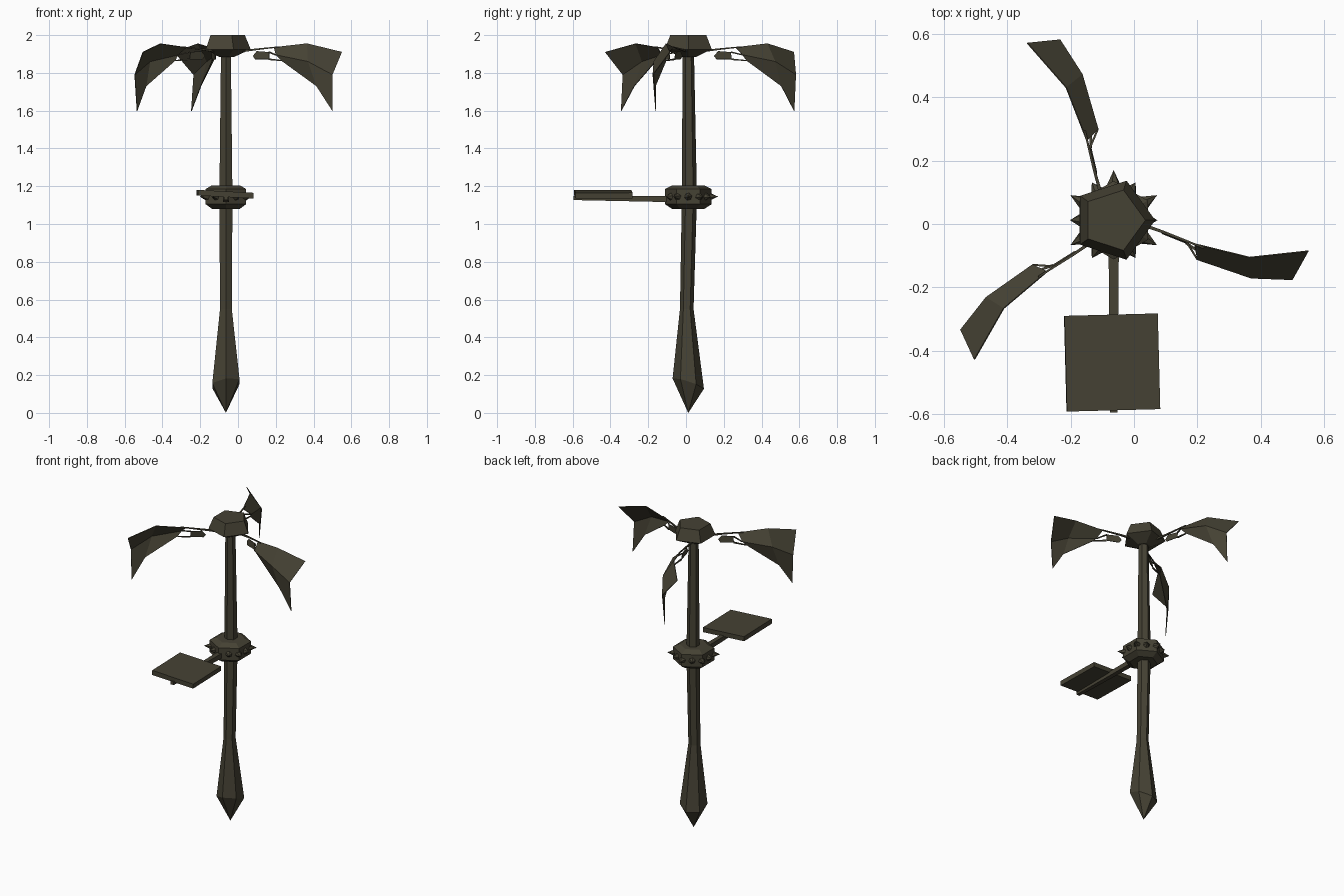
import bpy, bmesh, math
from mathutils import Vector, Matrix

if "Cube" in bpy.data.objects:
    bpy.data.objects.remove(bpy.data.objects["Cube"])

CX, CY = -0.064, 0.012
mat = bpy.data.materials.new("dark olive brown")
mat.diffuse_color = (0.06, 0.054, 0.034, 1)
mat.use_nodes = True
mat.node_tree.nodes["Principled BSDF"].inputs["Base Color"].default_value = mat.diffuse_color


def finish(name, bm):
    bmesh.ops.recalc_face_normals(bm, faces=bm.faces)
    me = bpy.data.meshes.new(name)
    bm.to_mesh(me)
    bm.free()
    me.materials.append(mat)
    ob = bpy.data.objects.new(name, me)
    bpy.context.collection.objects.link(ob)
    return ob


def lathe(name, rings, sides, start, tilt=None):
    """Loft polygon rings (radius, z, y shift); radius 0 closes to a point."""
    bm = bmesh.new()
    loops = []
    for i, (r, z, dy) in enumerate(rings):
        if r == 0:
            loops.append([bm.verts.new((CX, CY + dy, z))] * sides)
            continue
        loop = []
        for k in range(sides):
            a = start + k * math.tau / sides
            x, y = r * math.cos(a), r * math.sin(a)
            dz = tilt[1] * x + tilt[2] * y if tilt and tilt[0] == i else 0
            loop.append(bm.verts.new((CX + x, CY + y + dy, z + dz)))
        loops.append(loop)
    for a, b in zip(loops, loops[1:]):
        for k in range(sides):
            n = (k + 1) % sides
            quad = list(dict.fromkeys((a[k], a[n], b[n], b[k])))
            bm.faces.new(quad)
    for end in (loops[0], loops[-1]):
        if len(set(end)) > 2:
            bm.faces.new(end)
    return finish(name, bm)


def bar(bm, p, q, r1, r2, sides=4):
    """Tapered strut between two points."""
    p, q = Vector(p), Vector(q)
    d = q - p
    m = Matrix.Translation((p + q) / 2) @ d.to_track_quat('Z', 'Y').to_matrix().to_4x4()
    m = m @ Matrix.Rotation(math.pi / 4, 4, 'Z')
    bmesh.ops.create_cone(bm, cap_ends=True, segments=sides, radius1=r1,
                          radius2=r2, depth=d.length, matrix=m)


# pole with a pointed, swollen foot
lathe("pole", [(0, 0.0, 0), (0.083, 0.155, 0), (0.036, 0.55, -0.008),
               (0.04, 1.14, 0.006), (0.03, 1.92, 0)],
      6, math.pi / 2, tilt=(1, 0.15, -0.33))

# pentagonal cap
lathe("cap", [(0.045, 1.885, 0), (0.131, 1.925, 0), (0.1, 2.0, 0)], 5, 0)

# hexagonal collar with bevelled rims
lathe("collar", [(0.085, 1.08, 0), (0.124, 1.105, 0),
                 (0.124, 1.185, 0), (0.085, 1.205, 0)], 6, math.pi / 2)

# spikes on collar faces and corners (the arm takes the front corner)
bm = bmesh.new()
for k in range(12):
    if k == 9:
        continue
    a = k * math.tau / 12
    base, tip = (0.1, 0.138) if k % 2 == 0 else (0.105, 0.158)
    d = Vector((math.cos(a), math.sin(a), 0))
    c = Vector((CX, CY, 1.145))
    bar(bm, c + d * base, c + d * tip, 0.025, 0, 6)
finish("collar_spikes", bm)

# arm holding the board
bm = bmesh.new()
bar(bm, (CX, -0.08, 1.132), (CX, -0.595, 1.138), 0.023, 0.016)
finish("board_arm", bm)

# square board, slightly rolled
bm = bmesh.new()
bmesh.ops.create_cube(bm, size=1, matrix=Matrix.Translation((-0.069, -0.437, 1.158))
                      @ Matrix.Rotation(math.radians(3), 4, 'Y')
                      @ Matrix.Rotation(math.radians(1.5), 4, 'Z')
                      @ Matrix.Diagonal((0.295, 0.302, 0.03, 1)))
finish("board", bm)

# drooping leaf: rows are upper edge, fold and lower edge at each station
leaf_rows = [
    [(0.19, -0.062, 1.935), (0.20, -0.112, 1.895), (0.23, -0.105, 1.865)],
    [(0.365, -0.105, 1.955), (0.37, -0.17, 1.86), (0.415, -0.162, 1.73)],
    [(0.55, -0.085, 1.91), (0.50, -0.175, 1.79), (0.50, -0.16, 1.598)],
]
stem = [(0.02, 0.0, 1.915), (0.10, -0.028, 1.925), (0.22, -0.075, 1.938)]
tab = [(0.08, -0.02, 1.89), (0.10, -0.03, 1.915), (0.165, -0.055, 1.91),
       (0.165, -0.06, 1.872), (0.09, -0.03, 1.872)]

for name, angle in (("right", 0), ("back", 125), ("left", 234)):
    turn = (Matrix.Translation((CX, CY, 0)) @ Matrix.Rotation(math.radians(angle), 4, 'Z')
            @ Matrix.Translation((-CX, -CY, 0)))
    bm = bmesh.new()
    grid = [[bm.verts.new(p) for p in row] for row in leaf_rows]
    for a, b in zip(grid, grid[1:]):
        for k in range(2):
            bm.faces.new((a[k], a[k + 1], b[k + 1], b[k]))
    bm.faces.new([bm.verts.new(p) for p in tab])
    bm.transform(turn)
    leaf = finish(name + "_leaf", bm)
    sol = leaf.modifiers.new("thickness", 'SOLIDIFY')
    sol.thickness = 0.004
    sol.offset = 0
    # stem and the two thin twigs joining it to the leaf
    bm = bmesh.new()
    bar(bm, stem[0], stem[1], 0.008, 0.006)
    bar(bm, stem[1], stem[2], 0.006, 0.004)
    bar(bm, tab[2], leaf_rows[0][1], 0.005, 0.004)
    bar(bm, tab[3], leaf_rows[0][2], 0.006, 0.004)
    bm.transform(turn)
    finish(name + "_leaf_stem", bm)
